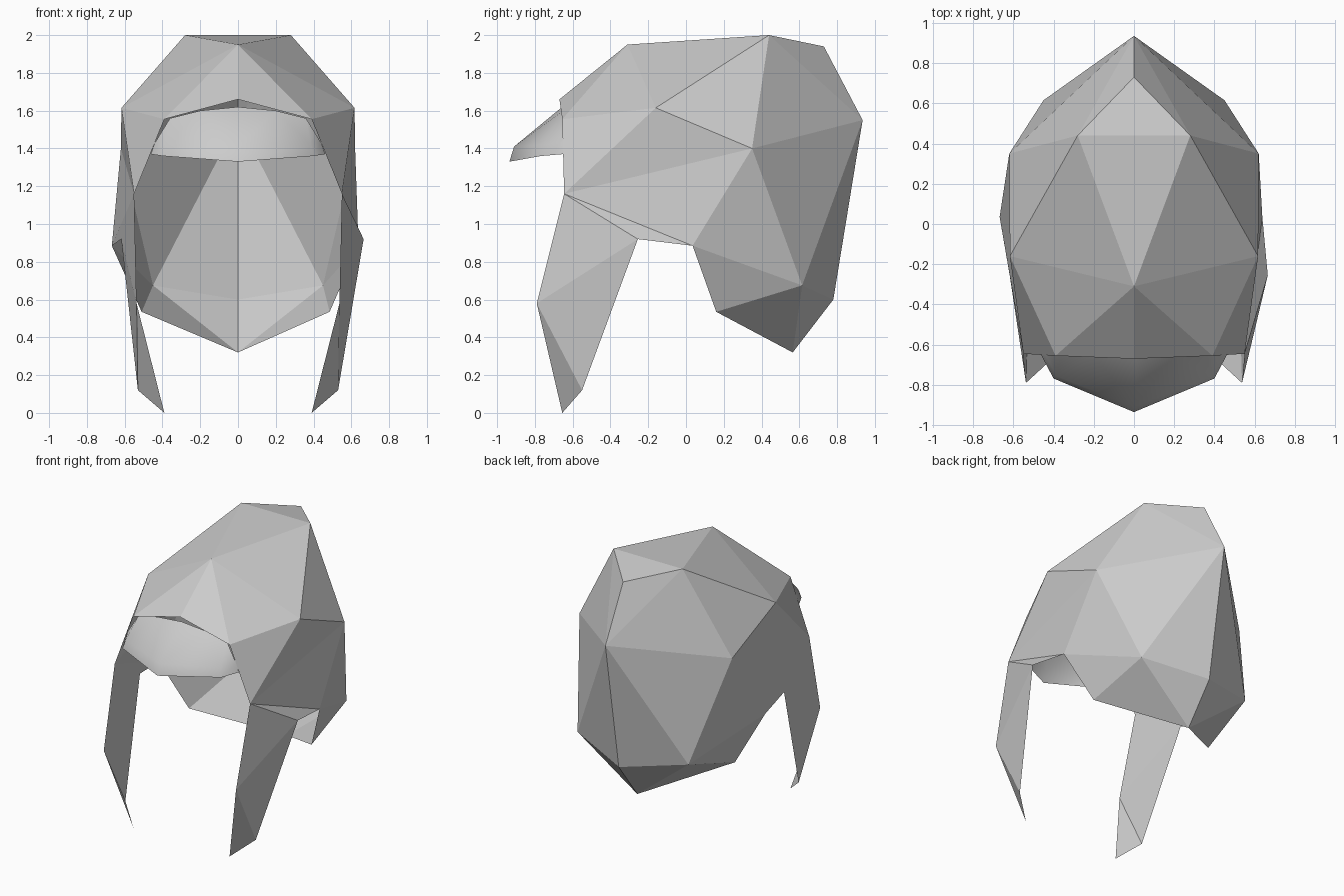
import bpy, bmesh

if "Cube" in bpy.data.objects:
    bpy.data.objects.remove(bpy.data.objects["Cube"])


def mirrored_shell(name, points, faces, left=None, smooth=False):
    """Build the +x half from named points, then its reflection; 'left' overrides |x| on -x side."""
    left = left or {}
    bm = bmesh.new()
    right_v, left_v = {}, {}
    for key, (x, y, z) in points.items():
        right_v[key] = bm.verts.new((x, y, z))
        left_v[key] = right_v[key] if x == 0 else bm.verts.new((-left.get(key, x), y, z))
    for face in faces.split():
        bm.faces.new([right_v[k] for k in face])
        if any(points[k][0] for k in face):
            bm.faces.new([left_v[k] for k in reversed(face)])
    # faces that bridge the centre line share a crown pair
    if name == "helmet_shell":
        for k in "BC":
            tri = [right_v["A"], left_v["A"], right_v[k]]
            bm.faces.new(tri if k == "B" else tri[::-1])
    bmesh.ops.recalc_face_normals(bm, faces=bm.faces)
    mesh = bpy.data.meshes.new(name)
    bm.to_mesh(mesh)
    bm.free()
    for p in mesh.polygons:
        p.use_smooth = smooth
    obj = bpy.data.objects.new(name, mesh)
    bpy.context.collection.objects.link(obj)
    return obj


# Faceted open shell: crown, temples, ears, nape
shell = {
    "A": (0.28, 0.44, 2.00), "B": (0, -0.31, 1.95), "C": (0, 0.73, 1.94),
    "D": (0, 0.935, 1.55), "E": (0.617, -0.16, 1.615), "F": (0, -0.67, 1.66),
    "G": (0.39, -0.655, 1.555), "H": (0.55, -0.645, 1.16), "I": (0.62, 0.35, 1.40),
    "J": (0.638, 0.035, 0.885), "K": (0.485, 0.16, 0.535), "L": (0.45, 0.615, 0.675),
    "M": (0, 0.78, 0.60), "N": (0, 0.565, 0.32),
}
mirrored_shell("helmet_shell", shell,
               "ABE AEI AID ACD BFG BGE EGH EHI HJI IJL ILD JKL KNL LNM LMD",
               left={"J": 0.668, "K": 0.51})

# Hanging side flaps, tapering to a point
flap = {
    "H": (0.55, -0.645, 1.16), "J": (0.638, 0.035, 0.885), "P": (0.665, -0.255, 0.92),
    "Q": (0.537, -0.79, 0.58), "R": (0.53, -0.55, 0.12), "S": (0.39, -0.655, 0.0),
}
mirrored_shell("side_flaps", flap, "HPJ HQP QRP QSR", left={"J": 0.668, "P": 0.618})

# Smooth pointed brim over the brow
brim = {
    "a": (0, -0.655, 1.62), "b": (0.20, -0.65, 1.60), "c": (0.36, -0.64, 1.56),
    "d": (0, -0.91, 1.41), "e": (0.385, -0.755, 1.42), "f": (0.44, -0.65, 1.43),
    "g": (0, -0.935, 1.33), "h": (0.40, -0.768, 1.36), "i": (0.462, -0.65, 1.37),
}
mirrored_shell("brim", brim, "adb bde bec cef dge geh ehf fhi", smooth=True)
